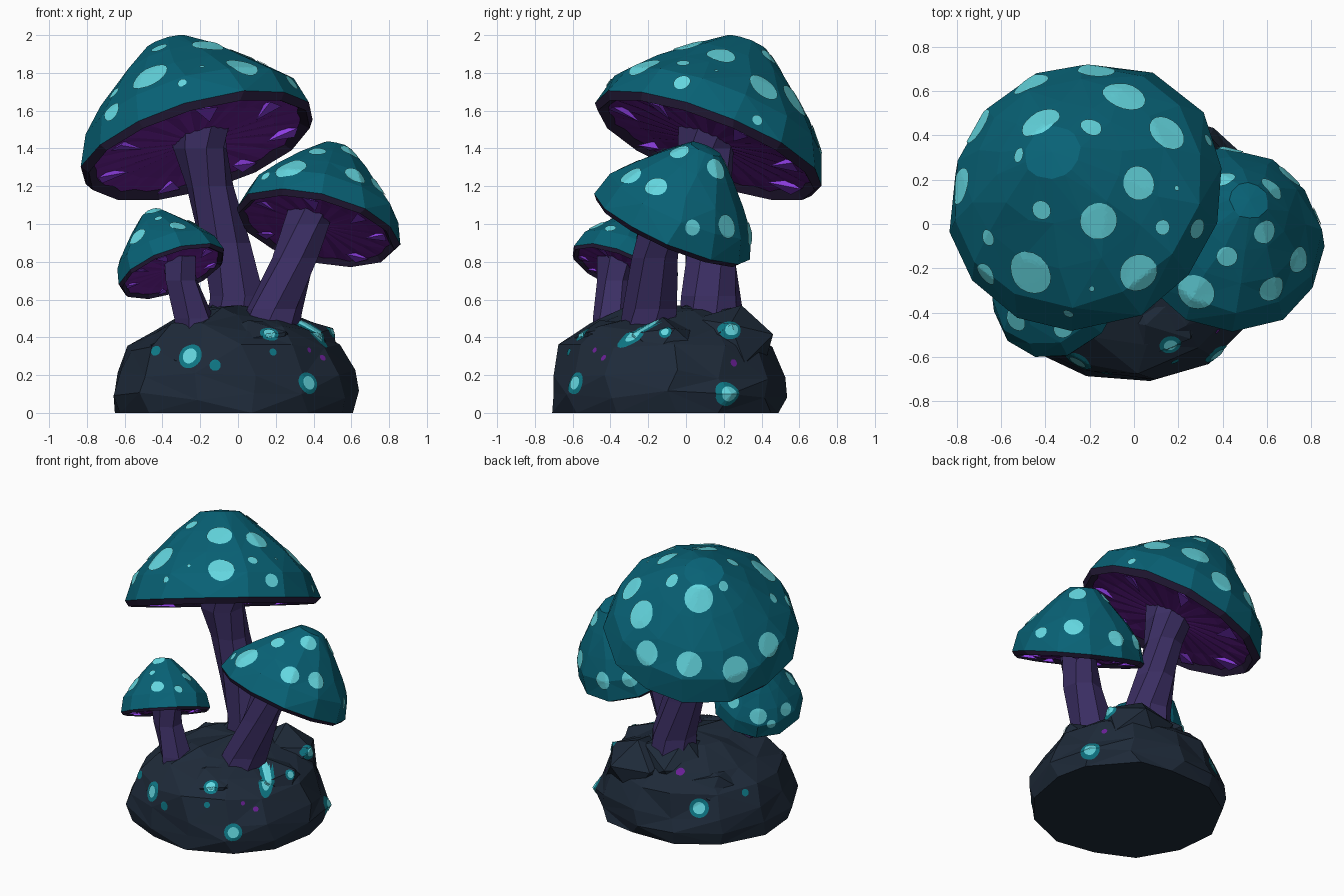
import bpy, bmesh, math, random
from mathutils import Vector, Matrix
from mathutils.bvhtree import BVHTree

if "Cube" in bpy.data.objects:
    bpy.data.objects.remove(bpy.data.objects["Cube"])

random.seed(4)
TAU = 2 * math.pi


def mat(name, r, g, b):
    m = bpy.data.materials.new(name)
    m.diffuse_color = [((c / 255 + 0.055) / 1.055) ** 2.4 for c in (r, g, b)] + [1]
    m.use_nodes = True
    m.node_tree.nodes["Principled BSDF"].inputs["Base Color"].default_value = m.diffuse_color
    return m


TEAL = mat("cap teal", 8, 98, 118)
PALE = mat("spot cyan", 100, 216, 225)
RIM = mat("rim dark purple", 38, 28, 58)
GILL = mat("gill purple", 106, 32, 150)
BRIGHT = mat("gill violet", 142, 62, 228)
STEM = mat("stem purple", 59, 46, 99)
ROCK = mat("rock slate", 30, 42, 57)
GLOW = mat("lichen teal", 14, 120, 134)


def finish(name, bm, mats, fix=True):
    if fix:
        bmesh.ops.recalc_face_normals(bm, faces=bm.faces)
    me = bpy.data.meshes.new(name)
    bm.to_mesh(me)
    bm.free()
    for m in mats:
        me.materials.append(m)
    ob = bpy.data.objects.new(name, me)
    bpy.context.collection.objects.link(ob)
    return ob


def bridge(bm, a, b, pick=lambda i: 0):
    n = len(a)
    for i in range(n):
        j = (i + 1) % n
        bm.faces.new((a[i], a[j], b[j], b[i])).material_index = pick(i)


def fan(bm, ring, tip, idx=0):
    for i in range(len(ring)):
        bm.faces.new((ring[i], ring[(i + 1) % len(ring)], tip)).material_index = idx


def surface(bm, idx=0):
    # ray-castable copy of the faces of one colour
    bm.verts.index_update()
    return BVHTree.FromPolygons([v.co.copy() for v in bm.verts],
                                [[v.index for v in f.verts] for f in bm.faces if f.material_index == idx])


def spots(name, tree, items, material, lift=0.007):
    # thin discs draped on a surface; (x, y, r) drops from above, (x, y, z, r) takes nearest point
    bm = bmesh.new()
    for it in items:
        r = it[-1]
        if len(it) == 3:
            c, n, _, _ = tree.ray_cast(Vector((it[0], it[1], 4)), Vector((0, 0, -1)))
        else:
            c, n, _, _ = tree.find_nearest(Vector(it[:3]))
        if c is None:
            continue
        q = n.to_track_quat('Z', 'Y')

        def drape(a, d):
            p = c + q @ Vector((d * math.cos(a), d * math.sin(a), 0))
            h = tree.ray_cast(p + n * 0.12, -n)[0]
            if h is None:
                h = tree.find_nearest(p)[0]
            return bm.verts.new(h + n * lift)
        rings = [[drape(TAU * k / 18, r * f / 6) for k in range(18)] for f in (6, 5, 4, 3, 2, 1)]
        for a, b in zip(rings, rings[1:]):
            bridge(bm, a, b)
        fan(bm, rings[-1], drape(0, 0))
    finish(name, bm, [material], False)


def cap(name, centre, normal, R, h, sides, items):
    bm = bmesh.new()
    n = Vector(normal).normalized()
    M = Matrix.Translation(centre) @ n.to_track_quat('Z', 'Y').to_matrix().to_4x4()

    def ring(r, z, count, jit=0.0, zig=0.0):
        out = []
        for i in range(count):
            a = TAU * i / count + random.uniform(-jit, jit)
            k = 1 + random.uniform(-jit, jit) * 0.4
            zz = z + (zig if i % 2 else 0)
            out.append(bm.verts.new(M @ Vector((R * r * k * math.cos(a), R * r * k * math.sin(a), zz))))
        return out
    # outer dome
    edge = ring(1.0, 0, sides, 0.04)
    prev = edge
    for r, z, j in ((.91, .28, .05), (.7, .52, .06), (.46, .76, .06), (.2, .98, .1)):
        cur = ring(r, z * h, sides, j)
        bridge(bm, prev, cur)
        prev = cur
    fan(bm, prev, bm.verts.new(M @ Vector((0, 0, h))))
    bmesh.ops.triangulate(bm, faces=bm.faces)
    tree = surface(bm)
    # dark rolled rim
    low, lip = ring(.95, -.06 * R, sides), ring(.88, .0, sides)
    bridge(bm, edge, low, lambda i: 1)
    bridge(bm, low, lip, lambda i: 1)
    # shallow pleated gills, almost level with the rim
    g = sides * 3
    outer = ring(.9, .0, g, 0, -.012 * R)
    mid = ring(.66, .02 * R, g, 0, -.018 * R)
    inner = ring(.15, .015 * R, g, 0, -.006 * R)
    bridge(bm, outer, mid, lambda i: 2)
    bridge(bm, mid, inner, lambda i: 2)
    fan(bm, inner, bm.verts.new(M @ Vector((0, 0, .015 * R))), 2)
    bmesh.ops.triangulate(bm, faces=[f for f in bm.faces if f.material_index > 1])
    # a few violet wedges hanging below the gills
    for i in range(7):
        a = TAU * (i + random.uniform(-.25, .25)) / 7
        w = random.uniform(.08, .13)
        tri = [(.86, a - w, .0), (.86, a + w, -.02), (.6, a + w * .6, -.035)]
        vs = [bm.verts.new(M @ Vector((R * r * math.cos(t), R * r * math.sin(t), R * (z - .03)))) for r, t, z in tri]
        top = bm.verts.new(M @ Vector((R * .75 * math.cos(a), R * .75 * math.sin(a), .02 * R)))
        bm.faces.new(vs).material_index = 3
        for j in range(3):
            bm.faces.new((vs[j], vs[(j + 1) % 3], top)).material_index = 3
    finish(name, bm, [TEAL, RIM, GILL, BRIGHT])
    spots(name + "_spots", tree, items, PALE)


def stem(name, path, sides):
    # path: (x, y, z, radius)
    bm = bmesh.new()
    prev = None
    for k, (x, y, z, r) in enumerate(path):
        cur = [bm.verts.new((x + r * math.cos(TAU * i / sides + .25 * k) * random.uniform(.95, 1.07),
                             y + r * math.sin(TAU * i / sides + .25 * k) * random.uniform(.95, 1.07), z))
               for i in range(sides)]
        if prev:
            bridge(bm, prev, cur)
        else:
            bm.faces.new(cur)
        prev = cur
    bm.faces.new(prev)
    finish(name, bm, [STEM])


# ---- mushrooms
cap("large_cap", (-.215, .12, 1.425), (-.295, .39, 1), .645, .59, 14, [
    (-.045, .575, .1), (-.17, .7, 1.45, .085), (-.46, .62, 1.42, .085), (-.425, .46, .095), (-.195, .435, .05),
    (.145, .407, .09), (.33, .375, .03), (.02, .185, .078), (.19, .16, .012), (-.16, .015, .085),
    (-.415, .065, .045), (.127, -.015, .035), (.28, -.02, .047), (.02, -.22, .088), (-.466, -.217, .105),
    (-.655, -.06, .038), (-.78, .17, 1.47, .085), (-.515, .31, .035), (-.665, -.225, .055),
    (-.294, -.4, .025), (-.19, -.29, .013), (-.72, .45, 1.38, .09)])
cap("right_cap", (.42, -.075, .985), (.24, .44, 1), .445, .47, 12, [
    (.28, -.31, .085), (.42, -.145, .048), (.62, -.29, .062), (.59, -.035, .055), (.62, .16, .06),
    (.74, -.16, .06), (.84, .04, .98, .042), (.75, .27, 1.0, .065), (.45, .4, .95, .06),
    (.22, .33, 1.02, .055), (.41, .2, .05), (.15, -.26, .03)])
cap("small_cap", (-.35, -.33, .755), (-.36, .42, 1), .3, .345, 11, [
    (-.32, -.47, .045), (-.53, -.43, .055), (-.2, -.4, .03), (-.42, -.38, .022), (-.45, -.27, .045),
    (-.66, -.25, .8, .045), (-.53, -.08, .78, .055), (-.33, -.06, .85, .045), (-.24, -.25, .04),
    (-.62, -.12, .72, .03)])
stem("large_stem", [(0, .14, .35, .18), (0, .13, .62, .155), (-.07, .13, .9, .135),
                    (-.15, .12, 1.2, .125), (-.2, .11, 1.4, .15), (-.22, .12, 1.52, .17)], 8)
stem("right_stem", [(.14, -.2, .35, .17), (.19, -.18, .55, .15), (.3, -.17, .82, .125),
                    (.36, -.14, 1.0, .12), (.38, -.12, 1.1, .13)], 7)
stem("small_stem", [(-.19, -.38, .32, .13), (-.23, -.38, .5, .11), (-.3, -.38, .7, .09),
                    (-.32, -.37, .83, .1)], 6)

# ---- rock base: jagged lathe with boulders on it
bm = bmesh.new()
N = 13
lobes = [random.uniform(.96, 1.04) for _ in range(N)]
prev = None
for r, z in ((.96, 0), (1.0, .09), (.98, .2), (.91, .34), (.74, .45), (.4, .53)):
    cur = []
    for i in range(N):
        a = TAU * i / N + random.uniform(-.07, .07)
        k = r * lobes[i] * random.uniform(.97, 1.03)
        sx = .65 * (1 - .35 * max(0, z - .15))
        cur.append(bm.verts.new((-.02 + sx * k * math.cos(a), -.09 + .64 * k * math.sin(a),
                                 z + (random.uniform(-.03, .03) if z else 0))))
    if prev:
        bridge(bm, prev, cur)
    else:
        bm.faces.new(cur)
    prev = cur
fan(bm, prev, bm.verts.new((0, -.05, .57)))
for x, y, z, rx, rz in ((-.02, .13, .4, .28, .23), (.2, .22, .37, .26, .2), (-.28, .14, .33, .25, .15),
                        (.33, -.1, .36, .22, .14), (.1, -.38, .38, .24, .12), (-.28, -.36, .32, .22, .12)):
    vs = bmesh.ops.create_icosphere(bm, subdivisions=1, radius=1)["verts"]
    turn = Matrix.Rotation(random.uniform(0, 3), 3, 'Z') @ Matrix.Rotation(random.uniform(0, 3), 3, 'X')
    for v in vs:
        c = turn @ v.co * random.uniform(.92, 1.1)
        v.co = Vector((x + c.x * rx, y + c.y * rx, z + c.z * rz))
bmesh.ops.triangulate(bm, faces=bm.faces)
bmesh.ops.recalc_face_normals(bm, faces=bm.faces)
rock = surface(bm)
finish("rock_base", bm, [ROCK])

# ---- glowing lichen on the rock: teal disc with a pale centre, plus small plain patches
lichen = [(-.3, -.7, .33, .068), (.17, -.58, .47, .05), (.4, -.62, .17, .06), (.46, -.3, .44, .055),
          (.7, .32, .17, .065), (.5, .29, .46, .05), (.52, -.12, .44, .035), (-.42, .48, .3, .065)]
plain = [(-.13, -.75, .26, .03), (-.46, -.55, .35, .028), (.22, -.7, .35, .02), (-.62, .15, .35, .025)]
violet = [(.5, -.5, .34, .018), (.45, -.55, .37, .014), (.6, .35, .31, .02), (-.2, .35, .5, .03)]
spots("lichen_patches", rock, lichen + plain, GLOW, .004)
spots("lichen_centres", rock, [(x, y, z, r * .62) for x, y, z, r in lichen], PALE, .009)
spots("violet_patches", rock, violet, GILL, .004)
